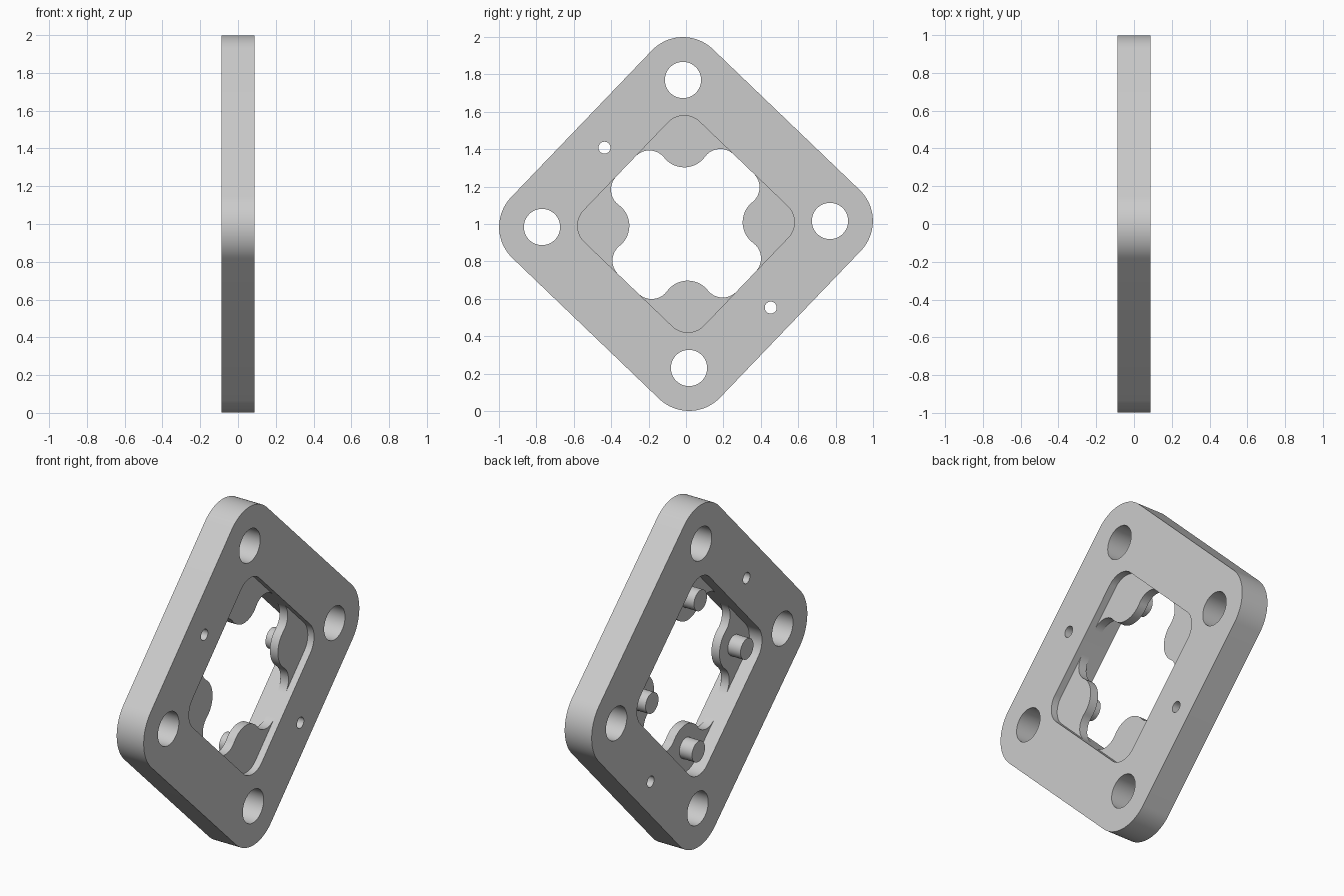
import bpy, bmesh
from math import radians, cos, sin, sqrt, atan2, degrees, pi
from mathutils import Matrix, Vector

if "Cube" in bpy.data.objects:
    bpy.data.objects.remove(bpy.data.objects["Cube"])

TILT = 1.2                      # whole plate is turned slightly in its plane
HALF_T = 0.0875                 # half of plate thickness
WIN, WIN_R = 0.445, 0.12        # window half side and corner radius
TAB_BACK, TAB_FRONT = -0.005, 0.047
# profile plane (u, v) -> world (y, z), extrusion -> world x, centred at z = 1
TO_WORLD = Matrix(((0, 0, 1, 0), (1, 0, 0, 0), (0, 1, 0, 1), (0, 0, 0, 1)))


def arc(c, r, a0, a1, n):
    """Points on an arc, angles in degrees."""
    angs = [radians(a0 + (a1 - a0) * i / n) for i in range(n + 1)]
    return [(c[0] + r * cos(a), c[1] + r * sin(a)) for a in angs]


def circle(c, r, n=48):
    return arc(c, r, 0, 360, n)[:-1]


def turn(pts, deg):
    a = radians(deg)
    return [(x * cos(a) - y * sin(a), x * sin(a) + y * cos(a)) for x, y in pts]


def diamond(half, r):
    """Rounded square standing on its corner."""
    quarter = arc(((half - r) * sqrt(2), 0), r, -45, 45, 20)
    return [p for k in range(4) for p in turn(quarter, 90 * k + TILT)]


def extrude_profile(name, loops, x0, x1):
    """Solid from an outline with optional holes, between x0 and x1."""
    cu = bpy.data.curves.new(name + "_profile", 'CURVE')
    cu.dimensions, cu.fill_mode, cu.extrude = '2D', 'BOTH', (x1 - x0) / 2
    for pts in loops:
        sp = cu.splines.new('POLY')
        sp.points.add(len(pts) - 1)
        for p, (x, y) in zip(sp.points, pts):
            p.co = (x, y, 0, 1)
        sp.use_cyclic_u = True
    tmp = bpy.data.objects.new(name + "_tmp", cu)
    bpy.context.collection.objects.link(tmp)
    bpy.context.view_layer.update()
    dg = bpy.context.evaluated_depsgraph_get()
    me = bpy.data.meshes.new_from_object(tmp.evaluated_get(dg))
    bpy.data.objects.remove(tmp)
    bpy.data.curves.remove(cu)
    bm = bmesh.new()
    bm.from_mesh(me)
    bmesh.ops.remove_doubles(bm, verts=bm.verts, dist=1e-5)
    bmesh.ops.transform(bm, verts=bm.verts,
                        matrix=Matrix.Translation(((x0 + x1) / 2, 0, 0)) @ TO_WORLD)
    bmesh.ops.recalc_face_normals(bm, faces=bm.faces)
    bm.to_mesh(me)
    bm.free()
    me.name = name
    ob = bpy.data.objects.new(name, me)
    bpy.context.collection.objects.link(ob)
    return ob


# Plate: rounded diamond with window, four bolt holes and two small holes
bolt_holes = [turn(circle((0.77, 0), 0.097), 90 * k + TILT) for k in range(4)]
small_holes = [circle(c, 0.032, 32) for c in ((-0.436, 0.408), (0.453, -0.447))]
parts = [extrude_profile("plate", [diamond(0.774, 0.23), diamond(WIN, WIN_R)]
                         + bolt_holes + small_holes, -HALF_T, HALF_T)]

# Tab outline: convex nose, concave lobes meeting the window edge, rounded corner
nose, lobe = Vector((0.44, 0)), Vector((0.295, 0.19))
lobe_r = WIN - (lobe.x + lobe.y) / sqrt(2)
nose_r = (lobe - nose).length - lobe_r
a = degrees(atan2(lobe.y - nose.y, lobe.x - nose.x))
embed = 0.01                    # tabs sink a little into the plate
upper = arc(lobe, lobe_r, a - 180, 45, 24)
edge = upper[-1]
upper.append((edge[0] + embed / sqrt(2), edge[1] + embed / sqrt(2)))
lower = [(x, -y) for x, y in reversed(upper)]
corner = arc(((WIN - WIN_R) * sqrt(2), 0), WIN_R + embed, 45, -45, 20)
nose_arc = arc(nose, nose_r, 360 - a, a, 28)
tab = nose_arc[:-1] + upper + corner + lower[:-1]

# Four tabs in the window corners, each with a pin on its back
for k, side in enumerate(("right", "top", "left", "bottom")):
    deg = 90 * k + TILT
    parts.append(extrude_profile(side + "_tab", [turn(tab, deg)], TAB_BACK, TAB_FRONT))
    parts.append(extrude_profile(side + "_pin", [turn(circle(nose, 0.06), deg)],
                                 -HALF_T, TAB_BACK))

# Smooth curved walls, keep rims sharp
for ob in parts:
    ob.select_set(True)
bpy.context.view_layer.objects.active = parts[0]
bpy.ops.object.shade_smooth_by_angle(angle=radians(30))
